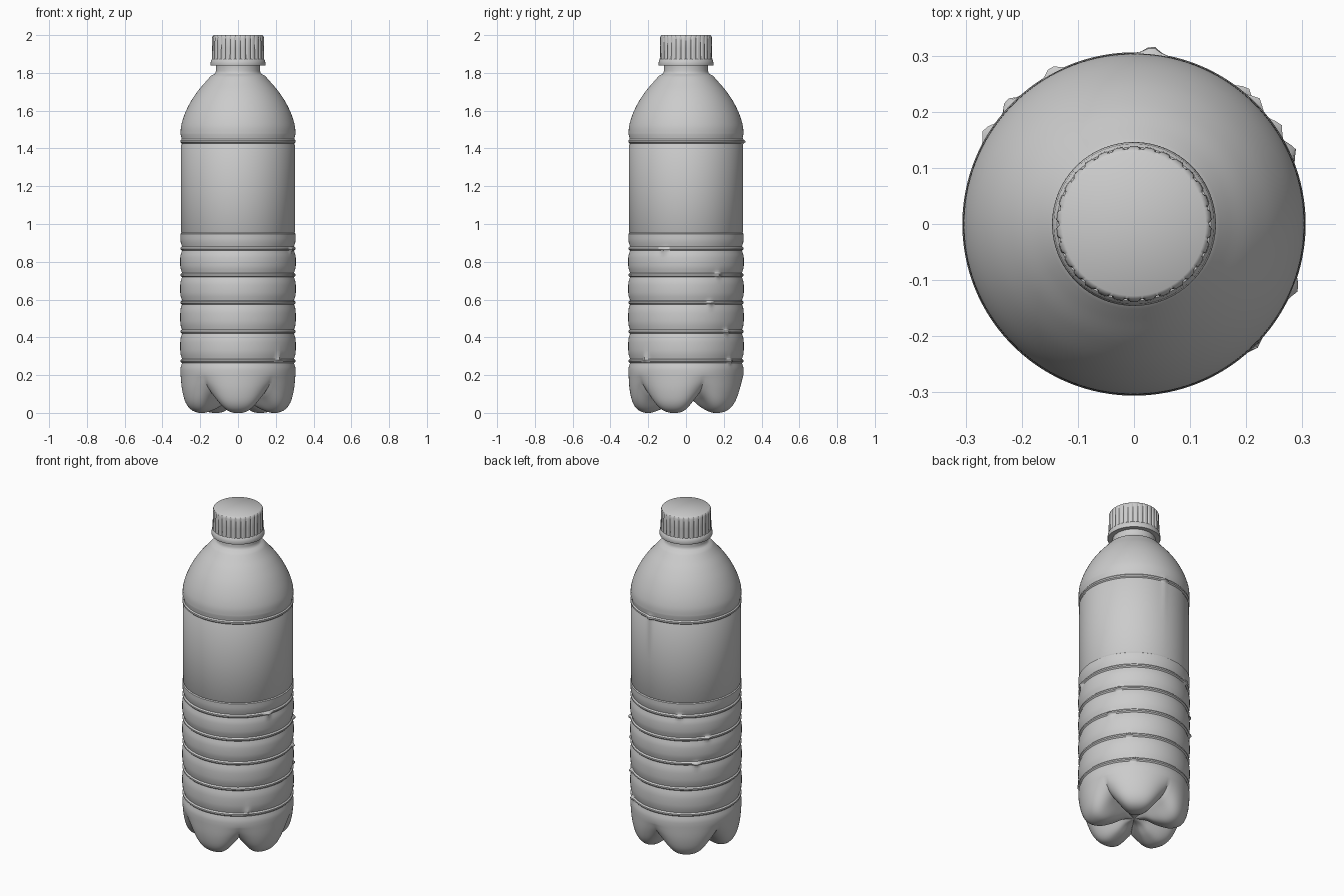
import bpy, bmesh, math
from math import sin, cos, pi, radians, exp

if "Cube" in bpy.data.objects:
    bpy.data.objects.remove(bpy.data.objects["Cube"])

grey = bpy.data.materials.new("plain grey")
grey.use_nodes = True
colour = (0.6, 0.6, 0.6, 1)
grey.diffuse_color = colour
grey.node_tree.nodes["Principled BSDF"].inputs["Base Color"].default_value = colour


def skin(name, rings, angle=40):
    """Join rings of points into a smooth closed surface, capping both ends."""
    bm = bmesh.new()
    loops = [[bm.verts.new(p) for p in ring] for ring in rings]
    n = len(loops[0])
    for a, b in zip(loops, loops[1:]):
        for i in range(n):
            j = (i + 1) % n
            bm.faces.new((a[i], a[j], b[j], b[i]))
    bm.faces.new(loops[0][::-1])
    bm.faces.new(loops[-1])
    bmesh.ops.recalc_face_normals(bm, faces=bm.faces)
    mesh = bpy.data.meshes.new(name)
    bm.to_mesh(mesh)
    bm.free()
    ob = bpy.data.objects.new(name, mesh)
    bpy.context.collection.objects.link(ob)
    mesh.materials.append(grey)
    bpy.ops.object.select_all(action="DESELECT")
    bpy.context.view_layer.objects.active = ob
    ob.select_set(True)
    bpy.ops.object.shade_smooth_by_angle(angle=radians(angle))
    return ob


def lathe_ring(r, z, n, shape=lambda a, r, z: r):
    return [(shape(a, r, z) * cos(a), shape(a, r, z) * sin(a), z)
            for a in (2 * pi * i / n for i in range(n))]


def refine(points, steps):
    """Smooth curve through the points."""
    out = []
    for i in range(len(points) - 1):
        p = [points[max(0, min(len(points) - 1, i + k))] for k in (-1, 0, 1, 2)]
        for s in range(steps):
            t = s / steps
            out.append(tuple(
                0.5 * (2 * b + (c - a) * t + (2 * a - 5 * b + 4 * c - d) * t * t
                       + (3 * b - a - 3 * c + d) * t ** 3)
                for a, b, c, d in zip(*p)))
    return out + [points[-1]]


SIDES = 160

# Base: five rounded feet separated by narrow valleys
foot = refine([(0.004, 0.07), (0.06, 0.06), (0.12, 0.025), (0.19, 0.0), (0.245, 0.01),
               (0.28, 0.05), (0.298, 0.12), (0.304, 0.2)], 4)
valley = refine([(0.004, 0.07), (0.06, 0.08), (0.11, 0.09), (0.17, 0.098), (0.225, 0.105),
                 (0.26, 0.125), (0.288, 0.16), (0.304, 0.2)], 4)
rings = []
for (fr, fz), (vr, vz) in zip(foot, valley):
    ring = []
    for i in range(SIDES):
        a = 2 * pi * i / SIDES
        w = abs(cos(2.5 * (a + pi / 2)))
        w = w * w * (3 - 2 * w) * 0.5 + 0.5 * w ** 0.6
        r = vr + (fr - vr) * w
        ring.append((r * cos(a), r * sin(a), vz + (fz - vz) * w))
    rings.append(ring)

# Small dents pushed out along the ribs: angle in degrees, height
LUMPS = [(-45, 0.29), (-22, 0.86), (34, 0.73), (45, 0.43), (50, 0.275), (25, 0.58),
         (84, 1.435), (118, 0.87), (136, 0.58), (148, 0.73)]


def lumpy(a, r, z):
    for deg, height in LUMPS:
        d = (a - radians(deg) + pi) % (2 * pi) - pi
        r += 0.014 * exp(-(d / 0.05) ** 2 - ((z - height) / 0.014) ** 2)
    return r


# Ribbed wall: bulging bands with a raised bead in each waist
RIBS = [0.275, 0.43, 0.585, 0.73, 0.87]
wall = [(0.305, 0.225)]
for i, z in enumerate(RIBS):
    wall += [(0.303, z - 0.03), (0.298, z - 0.016), (0.297, z - 0.011), (0.304, z - 0.004),
             (0.304, z + 0.004), (0.297, z + 0.011), (0.298, z + 0.016), (0.303, z + 0.03)]
    if i + 1 < len(RIBS):
        middle = (z + RIBS[i + 1]) / 2
        wall += [(0.306, middle - 0.02), (0.306, middle + 0.02)]
wall += [(0.305, 0.925), (0.305, 0.948), (0.299, 0.952)]

# Label panel, with a bead above it
wall += [(0.302, 0.957), (0.302, 1.18), (0.302, 1.415), (0.298, 1.422), (0.298, 1.427),
         (0.305, 1.433), (0.305, 1.442), (0.299, 1.449), (0.3, 1.46)]

# Domed shoulder, neck ring and neck
wall += refine([(0.304, 1.475), (0.301, 1.52), (0.283, 1.58), (0.252, 1.645),
                (0.212, 1.705), (0.172, 1.752), (0.15, 1.777)], 5)
wall += [(0.14, 1.787), (0.128, 1.792), (0.12, 1.798), (0.117, 1.81), (0.117, 1.832),
         (0.117, 1.86)]
rings += [lathe_ring(r, z, SIDES, lumpy) for r, z in wall]
skin("bottle_body", rings)

# Cap: fluted grip with a rounded top edge
FLUTES = 30


def fluted(a, r, z):
    return r - 0.006 * max(0, cos(a * FLUTES)) ** 2


grip = [(0.139, 1.872), (0.1385, 1.93), (0.138, 1.985)]
cap_rings = [lathe_ring(r, z, FLUTES * 8, fluted) for r, z in grip]
cap_rings += [lathe_ring(r, z, FLUTES * 8) for r, z in [(0.134, 1.995), (0.128, 2.0)]]
skin("cap", cap_rings, 50)

# Tamper band under the cap
band = [(0.116, 1.838), (0.144, 1.838), (0.146, 1.845), (0.143, 1.868), (0.137, 1.874)]
skin("cap_band", [lathe_ring(r, z, 96) for r, z in band])
